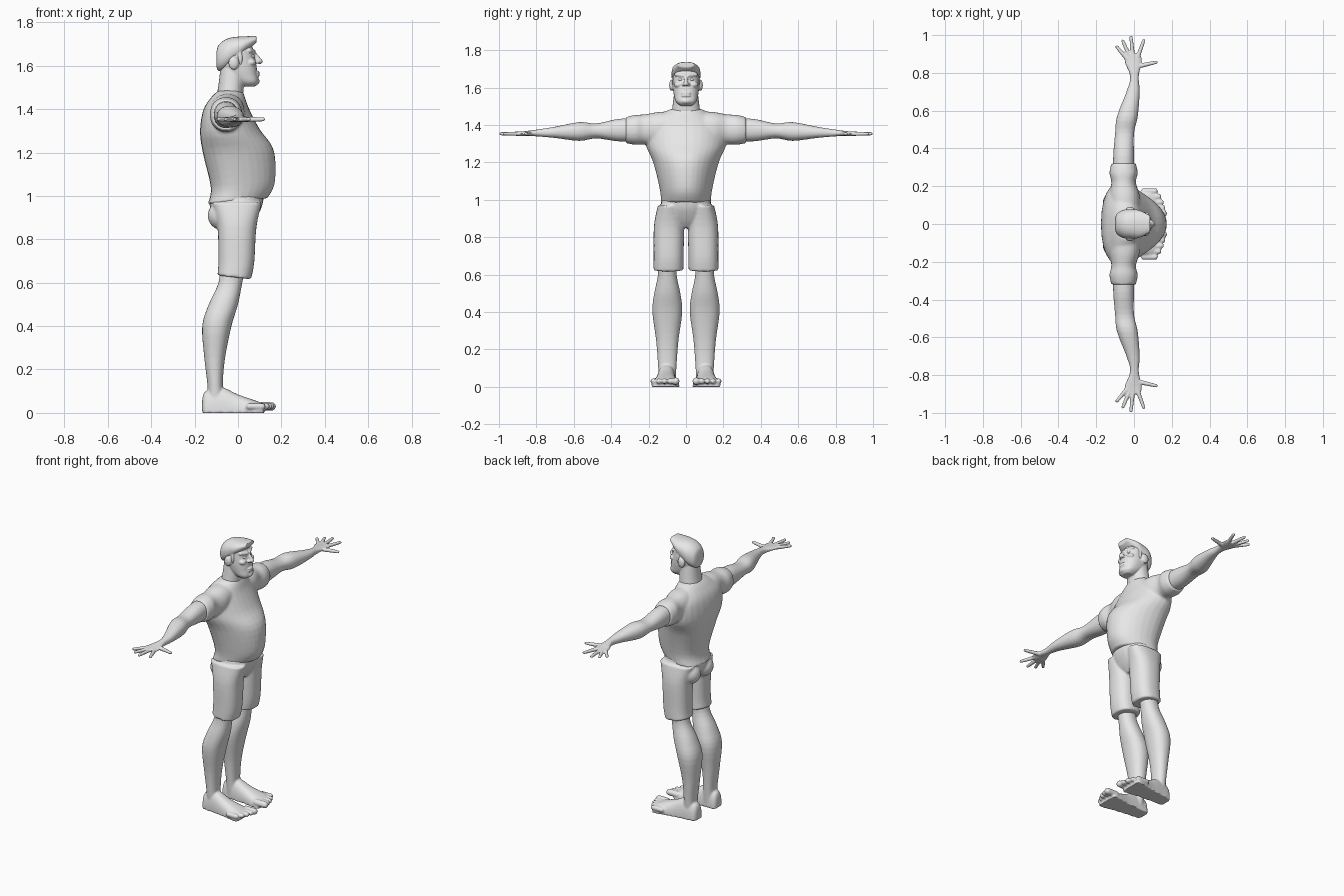
import bpy
import bmesh
from math import cos, sin, pi, copysign
from mathutils import Matrix, Vector

cube = bpy.data.objects.get("Cube")
if cube:
    bpy.data.objects.remove(cube, do_unlink=True)

colour = (0.8, 0.8, 0.8, 1)
grey = bpy.data.materials.new("light_grey")
grey.use_nodes = True
grey.diffuse_color = colour
grey.node_tree.nodes["Principled BSDF"].inputs["Base Color"].default_value = colour

SIDES = {"left": 1, "right": -1}
SEGMENTS = 28
STEPS = 4


def blend(a, b, c, d, t):
    """Smooth curve through b and c for one ring value."""
    return b + t / 2 * (c - a + t * (2 * a - 5 * b + 4 * c - d + t * (3 * (b - c) + d - a)))


def rounded(value, power):
    """Coordinate on a unit superellipse."""
    return copysign(abs(value) ** (2 / power), value)


def loft(bm, axis, rings, side=1, shift=0, lean=0, power=2.2, taper=0, slope=0):
    """Skin rounded sections (position, low, high, half size) along an axis.

    shift and lean place the middle of the half size, taper narrows the high side,
    slope tilts the first section. Nothing sinks below the floor.
    """
    last = len(rings) - 1
    sections = []
    for i in range(last):
        near = [rings[max(0, min(last, i + k))] for k in (-1, 0, 1, 2)]
        for k in range(STEPS):
            sections.append([blend(*values, k / STEPS) for values in zip(*near)])
    sections.append(rings[last])

    loops = []
    for n, (position, low, high, half) in enumerate(sections):
        tilt = slope * (1 - n / len(sections))
        loop = []
        for k in range(SEGMENTS):
            angle = 2 * pi * k / SEGMENTS
            u = rounded(cos(angle), power)
            v = rounded(sin(angle), power)
            reach = u * (high - low) / 2
            p = position + tilt * reach
            a = (low + high) / 2 + reach
            b = shift + lean * position + v * half * (1 - taper * u)
            x, y, z = {"x": (p, a, b), "y": (a, p, b), "z": (a, b, p)}[axis]
            loop.append(bm.verts.new((x, y * side, max(z, 0))))
        loops.append(loop)

    for lower, upper in zip(loops, loops[1:]):
        for k in range(SEGMENTS):
            bm.faces.new((lower[k - 1], lower[k], upper[k], upper[k - 1]))
    bm.faces.new(loops[0])
    bm.faces.new(loops[-1])


def ball(bm, centre, size):
    """Ellipsoid with three radii."""
    place = Matrix.Translation(centre) @ Matrix.Diagonal((*size, 1))
    bmesh.ops.create_uvsphere(bm, u_segments=20, v_segments=12, radius=1, matrix=place)


def tube(bm, start, end, start_radius, end_radius):
    """Tapered rod with round ends."""
    start, end = Vector(start), Vector(end)
    along = end - start
    turn = along.to_track_quat("Z", "Y").to_matrix().to_4x4()
    bmesh.ops.create_cone(bm, cap_ends=True, segments=14, radius1=start_radius,
                          radius2=end_radius, depth=along.length,
                          matrix=Matrix.Translation((start + end) / 2) @ turn)
    ball(bm, start, [start_radius] * 3)
    ball(bm, end, [end_radius] * 3)


def finish(name, bm, voxel, smooth=3):
    """Fuse the overlapping pieces into one smooth skin."""
    bmesh.ops.recalc_face_normals(bm, faces=bm.faces)
    mesh = bpy.data.meshes.new(name)
    bm.to_mesh(mesh)
    bm.free()
    mesh.materials.append(grey)
    obj = bpy.data.objects.new(name, mesh)
    bpy.context.collection.objects.link(obj)
    fuse = obj.modifiers.new("fuse", "REMESH")
    fuse.mode = "VOXEL"
    fuse.voxel_size = voxel
    fuse.use_smooth_shade = True
    soften = obj.modifiers.new("soften", "SMOOTH")
    soften.factor = 0.5
    soften.iterations = smooth


# Shirt: body with a round belly, and two short sleeves
bm = bmesh.new()
loft(bm, "z", [(.975, -.14, .135, .13), (1.05, -.125, .17, .135), (1.2, -.16, .165, .17),
               (1.3, -.175, .1, .21), (1.4, -.16, .05, .2), (1.46, -.12, .03, .13),
               (1.485, -.09, .02, .08)], taper=.2, slope=.1)
for side in SIDES.values():
    loft(bm, "y", [(.06, -.13, .03, .09), (.15, -.13, .03, .09), (.22, -.12, .01, .08),
                   (.27, -.13, .02, .08), (.32, -.12, .01, .07)],
         side, shift=1.385, lean=-.04)
finish("shirt", bm, .008)

# Shorts: pelvis, buttocks and two wide legs
bm = bmesh.new()
loft(bm, "z", [(.85, -.05, .05, .04), (.89, -.1, .08, .12), (.95, -.13, .11, .135),
               (1, -.13, .12, .13)])
for side in SIDES.values():
    loft(bm, "z", [(.625, -.095, .06, .08), (.7, -.09, .075, .08), (.86, -.095, .085, .08),
                   (.97, -.12, .11, .06)],
         side, shift=.1, lean=-.01, power=2.4, slope=-.12)
    ball(bm, (-.08, .065 * side, .91), (.06, .06, .065))
finish("shorts", bm, .007)

for label, side in SIDES.items():
    # Bare arm: upper arm, forearm, wrist and palm
    bm = bmesh.new()
    loft(bm, "y", [(.24, -.11, 0, .06), (.36, -.11, 0, .06), (.48, -.1, 0, .04),
                   (.57, -.09, .02, .05), (.7, -.04, .03, .03), (.78, -.02, .025, .02),
                   (.86, -.05, .04, .012), (.9, -.04, .035, .01)],
         side, shift=1.385, lean=-.035)
    # Fingers and thumb fan out from the wrist
    for angle, length in ((-.7, .14), (-.4, .15), (-.1, .16), (.35, .15), (1.35, .12)):
        wrist = Vector((0, .83 * side, 1.353))
        ray = Vector((sin(angle), cos(angle) * side, 0))
        tube(bm, wrist + ray * .03, wrist + ray * length, .013, .009)
    finish(label + "_arm", bm, .0048, smooth=2)

    # Lower leg with a full calf
    bm = bmesh.new()
    loft(bm, "z", [(.03, -.14, -.06, .045), (.12, -.14, -.07, .05), (.25, -.155, -.06, .06),
                   (.4, -.165, -.03, .08), (.5, -.135, 0, .07), (.6, -.09, .02, .05),
                   (.7, -.08, .04, .055)], side, shift=.1)
    # Foot, a low dome with a flat sole
    loft(bm, "x", [(-.165, .08, .12, .06), (-.15, .06, .145, .1), (-.08, .055, .155, .12),
                   (0, .05, .165, .085), (.1, .035, .185, .05), (.12, .045, .17, .04)],
         side, power=2.5)
    # Toes step back from the big toe outwards
    for toe in range(5):
        radius = .015 if toe else .02
        tip = Vector((.155 - .0027 * toe ** 2, (.055 + .03 * toe) * side, .03))
        tube(bm, tip - Vector((.06, 0, 0)), tip, radius, radius)
    finish(label + "_leg", bm, .006)

# Head: neck, skull and jaw
bm = bmesh.new()
loft(bm, "z", [(1.4, -.12, .01, .09), (1.48, -.095, .025, .075), (1.6, -.08, .03, .06)])
loft(bm, "z", [(1.505, .015, .08, .035), (1.525, -.01, .095, .055), (1.56, -.055, .09, .065),
               (1.6, -.08, .085, .07), (1.65, -.09, .075, .07), (1.69, -.085, .065, .065),
               (1.72, -.06, .045, .045)], power=2.4)
# Nose, lips and chin
tube(bm, (.073, 0, 1.66), (.1, 0, 1.62), .008, .013)
for lip_height in (1.556, 1.569):
    ball(bm, (.09, 0, lip_height), (.01, .026, .006))
ball(bm, (.08, 0, 1.528), (.02, .03, .017))
# Brows, cheeks, nostrils and ears
for side in SIDES.values():
    tube(bm, (.07, .012 * side, 1.664), (.055, .054 * side, 1.67), .012, .009)
    ball(bm, (.06, .04 * side, 1.615), (.023, .024, .017))
    ball(bm, (.088, .014 * side, 1.617), (.012, .009, .008))
    ball(bm, (-.02, .077 * side, 1.612), (.024, .013, .03))
finish("head", bm, .004, smooth=2)

# Eyeballs under the brows
for label, side in SIDES.items():
    bm = bmesh.new()
    ball(bm, (.065, .03 * side, 1.643), (.012, .013, .009))
    finish(label + "_eye", bm, .003, smooth=1)

# Swept hair with a raised fringe and sideburns
bm = bmesh.new()
loft(bm, "x", [(-.1, -.03, .03, .03), (-.09, -.055, .055, .06), (-.055, -.075, .075, .07),
               (-.015, -.077, .077, .06), (.03, -.073, .073, .04), (.085, -.045, .045, .016)],
     shift=1.68, lean=.5)
for side in SIDES.values():
    ball(bm, (.01, .067 * side, 1.635), (.012, .009, .035))
finish("hair", bm, .005)
